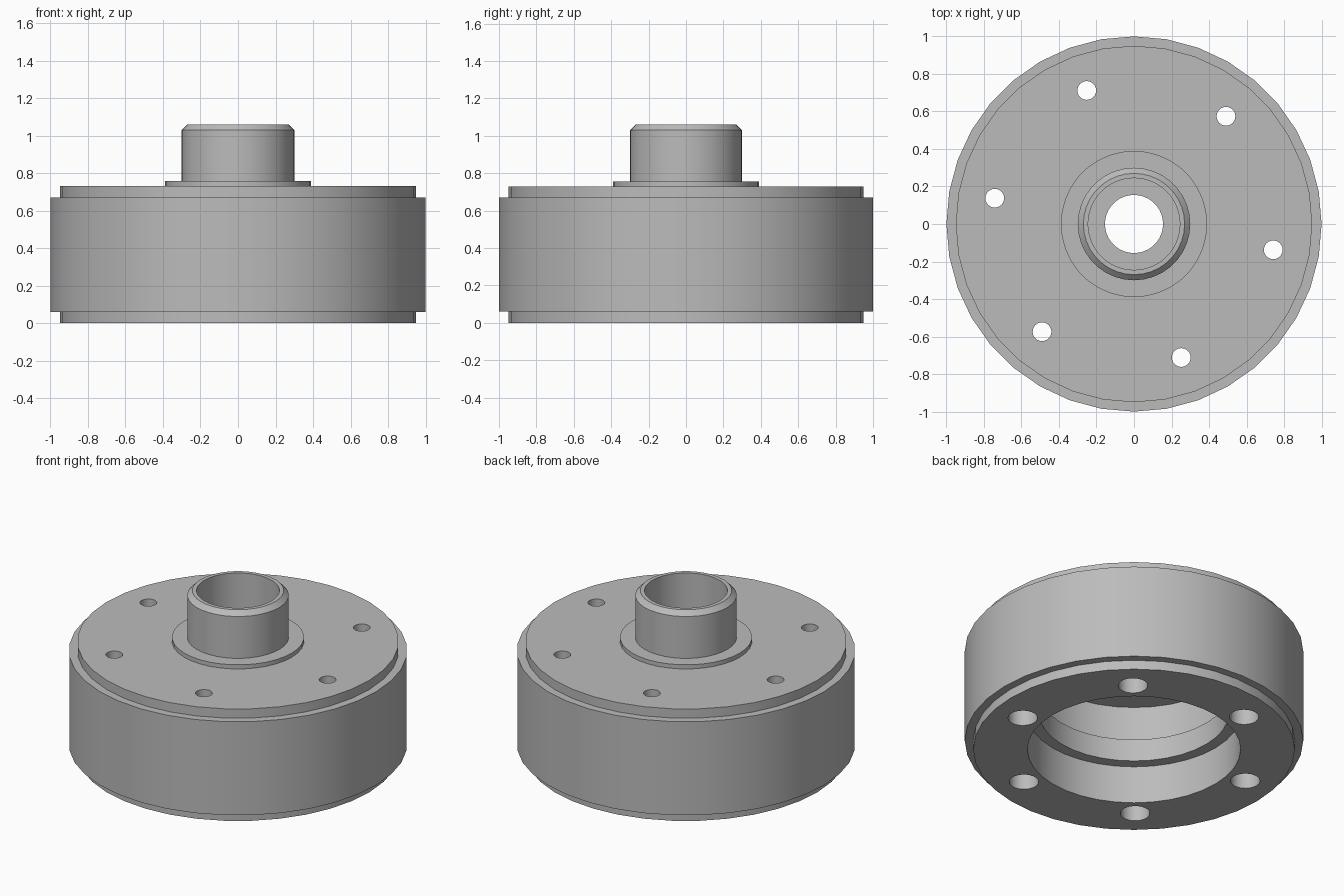
import bpy, bmesh, math

if "Cube" in bpy.data.objects:
    bpy.data.objects.remove(bpy.data.objects["Cube"], do_unlink=True)

steel = bpy.data.materials.new("Steel grey")
steel.use_nodes = True
colour = (0.5, 0.5, 0.5, 1)
steel.diffuse_color = colour
steel.node_tree.nodes["Principled BSDF"].inputs["Base Color"].default_value = colour


def lathe(name, profile, sides=36):
    """Revolve a closed (radius, height) outline into a ring-shaped solid."""
    bm = bmesh.new()
    rings = []
    for i in range(sides):
        a = math.tau * i / sides
        rings.append([bm.verts.new((r * math.cos(a), r * math.sin(a), z)) for r, z in profile])
    for i in range(sides):
        here, after = rings[i], rings[(i + 1) % sides]
        for j in range(len(profile)):
            k = (j + 1) % len(profile)
            bm.faces.new((here[j], after[j], after[k], here[k]))
    bmesh.ops.recalc_face_normals(bm, faces=bm.faces)
    mesh = bpy.data.meshes.new(name)
    bm.to_mesh(mesh)
    bm.free()
    obj = bpy.data.objects.new(name, mesh)
    bpy.context.collection.objects.link(obj)
    mesh.materials.append(steel)
    return obj


# Stepped hub: outside from base to spigot tip, then the bore back down
hub = lathe("hub", [
    (0.95, 0), (0.95, 0.06), (1, 0.06), (1, 0.67), (0.95, 0.67), (0.95, 0.73),
    (0.39, 0.73), (0.39, 0.757), (0.3, 0.757), (0.3, 1.03), (0.27, 1.06),
    (0.245, 1.06), (0.245, 0.74), (0.155, 0.74), (0.155, 0.65),
    (0.63, 0.65), (0.63, 0.39), (0.56, 0.39), (0.56, 0.245), (0.63, 0.245), (0.63, 0),
])

# Bolt holes: narrow through the top, wide counterbore from below
bm = bmesh.new()
for i in range(6):
    a = math.radians(49.5 + 60 * i)
    x, y = 0.755 * math.cos(a), 0.755 * math.sin(a)
    rings = []
    for r, z in [(0.087, -0.1), (0.087, 0.5), (0.05, 0.5), (0.05, 0.9)]:
        rings.append([bm.verts.new((x + r * math.cos(math.tau * s / 24),
                                    y + r * math.sin(math.tau * s / 24), z)) for s in range(24)])
    for low, high in zip(rings, rings[1:]):
        for s in range(24):
            t = (s + 1) % 24
            bm.faces.new((low[s], low[t], high[t], high[s]))
    bm.faces.new(rings[0][::-1])
    bm.faces.new(rings[-1])
bmesh.ops.recalc_face_normals(bm, faces=bm.faces)
mesh = bpy.data.meshes.new("bolt_hole_cutter")
bm.to_mesh(mesh)
bm.free()
mesh.materials.append(steel)
cutter = bpy.data.objects.new("bolt_hole_cutter", mesh)
bpy.context.collection.objects.link(cutter)

bpy.ops.object.select_all(action="DESELECT")
hub.select_set(True)
bpy.context.view_layer.objects.active = hub
cut = hub.modifiers.new("Bolt holes", "BOOLEAN")
cut.operation = "DIFFERENCE"
cut.solver = "EXACT"
cut.object = cutter
bpy.ops.object.modifier_apply(modifier=cut.name)
bpy.data.objects.remove(cutter, do_unlink=True)
bpy.ops.object.shade_smooth_by_angle(angle=math.radians(30))
